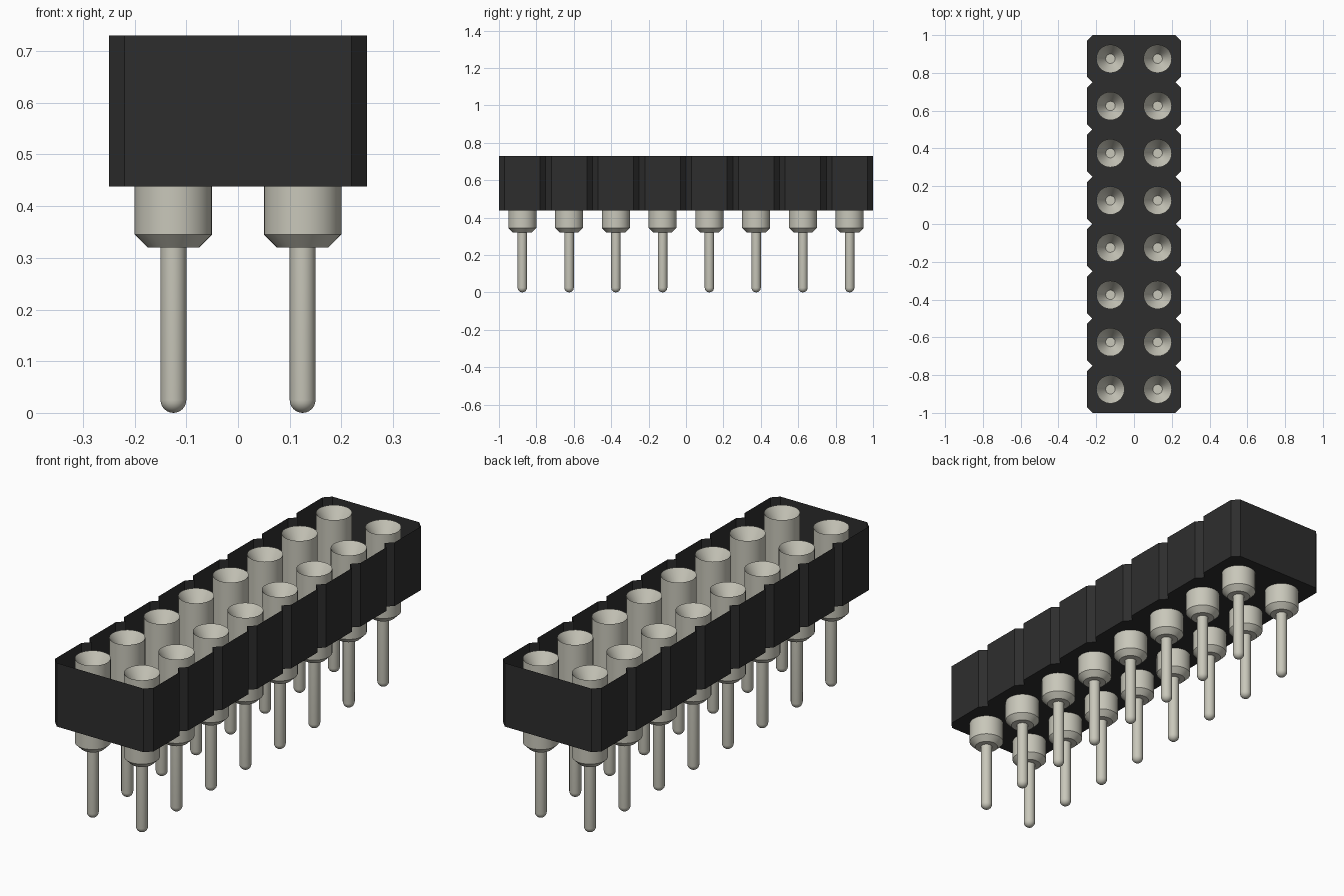
import bpy, bmesh, math
from mathutils import Matrix, Vector

ROWS, PITCH = 8, 0.25
TOP, FLOOR = 0.73, 0.438
HALF_X, CUT = 0.25, 0.03

cube = bpy.data.objects.get("Cube")
if cube:
    bpy.data.objects.remove(cube, do_unlink=True)


def make_material(name, color):
    mat = bpy.data.materials.new(name)
    mat.use_nodes = True
    mat.diffuse_color = color
    mat.node_tree.nodes["Principled BSDF"].inputs["Base Color"].default_value = color
    return mat


black = make_material("black plastic", (0.027, 0.027, 0.027, 1))
metal = make_material("pale metal", (0.58, 0.57, 0.49, 1))


def make_object(name, bm, mat):
    mesh = bpy.data.meshes.new(name)
    bm.to_mesh(mesh)
    bm.free()
    mesh.materials.append(mat)
    obj = bpy.data.objects.new(name, mesh)
    bpy.context.collection.objects.link(obj)
    return obj


# Housing: open-topped tray with chamfered corners and a V notch between cells
side = []
for i in range(ROWS):
    y0 = (i - ROWS / 2) * PITCH
    y1 = y0 + PITCH
    side += [(HALF_X - CUT, y0), (HALF_X, y0 + CUT), (HALF_X, y1 - CUT)]
side.append((HALF_X - CUT, ROWS * PITCH / 2))
outline = side + [(-x, -y) for x, y in side]

bm = bmesh.new()
low = [bm.verts.new((x, y, FLOOR)) for x, y in outline]
high = [bm.verts.new((x, y, TOP)) for x, y in outline]
n = len(outline)
pairs = [(i, (i + 1) % n) for i in range(n)]
for i, j in pairs:
    # shared notch points stay single, so skip zero-length walls
    if (low[i].co - low[j].co).length > 1e-5:
        bm.faces.new((low[i], low[j], high[j], high[i]))
bm.faces.new(list(reversed(low)))
make_object("housing", bm, black)

# Pin profile (radius, height): tip, shank, collar, cup wall, funnel
PIN_R, CUP_R = 0.025, 0.075
profile = [(PIN_R * math.sin(a), PIN_R * (1 - math.cos(a)))
           for a in (k * math.pi / 12 for k in range(7))]
profile += [(PIN_R, 0.32), (0.05, 0.32), (CUP_R, 0.345),
            (CUP_R, TOP), (PIN_R, TOP - 0.08), (0, TOP - 0.08)]

bm = bmesh.new()
verts = [bm.verts.new((r, 0, z)) for r, z in profile]
edges = [bm.edges.new(pair) for pair in zip(verts, verts[1:])]
bmesh.ops.spin(bm, geom=verts + edges, cent=(0, 0, 0), axis=(0, 0, 1),
               angle=math.tau, steps=32, use_merge=True)
bmesh.ops.remove_doubles(bm, verts=bm.verts[:], dist=1e-5)
bmesh.ops.recalc_face_normals(bm, faces=bm.faces[:])
first = make_object("socket_pin", bm, metal)

bpy.ops.object.select_all(action="DESELECT")
first.select_set(True)
bpy.context.view_layer.objects.active = first
bpy.ops.object.shade_smooth_by_angle(angle=math.radians(35))

# Two columns of pins sharing one mesh
for sx, label in ((1, "left"), (-1, "right")):
    for i in range(ROWS):
        pin = first if sx == 1 and i == 0 else first.copy()
        if pin is not first:
            bpy.context.collection.objects.link(pin)
        pin.name = f"socket_pin_{label}_{i + 1}"
        pin.location = (sx * PITCH / 2, (i - (ROWS - 1) / 2) * PITCH, 0)
